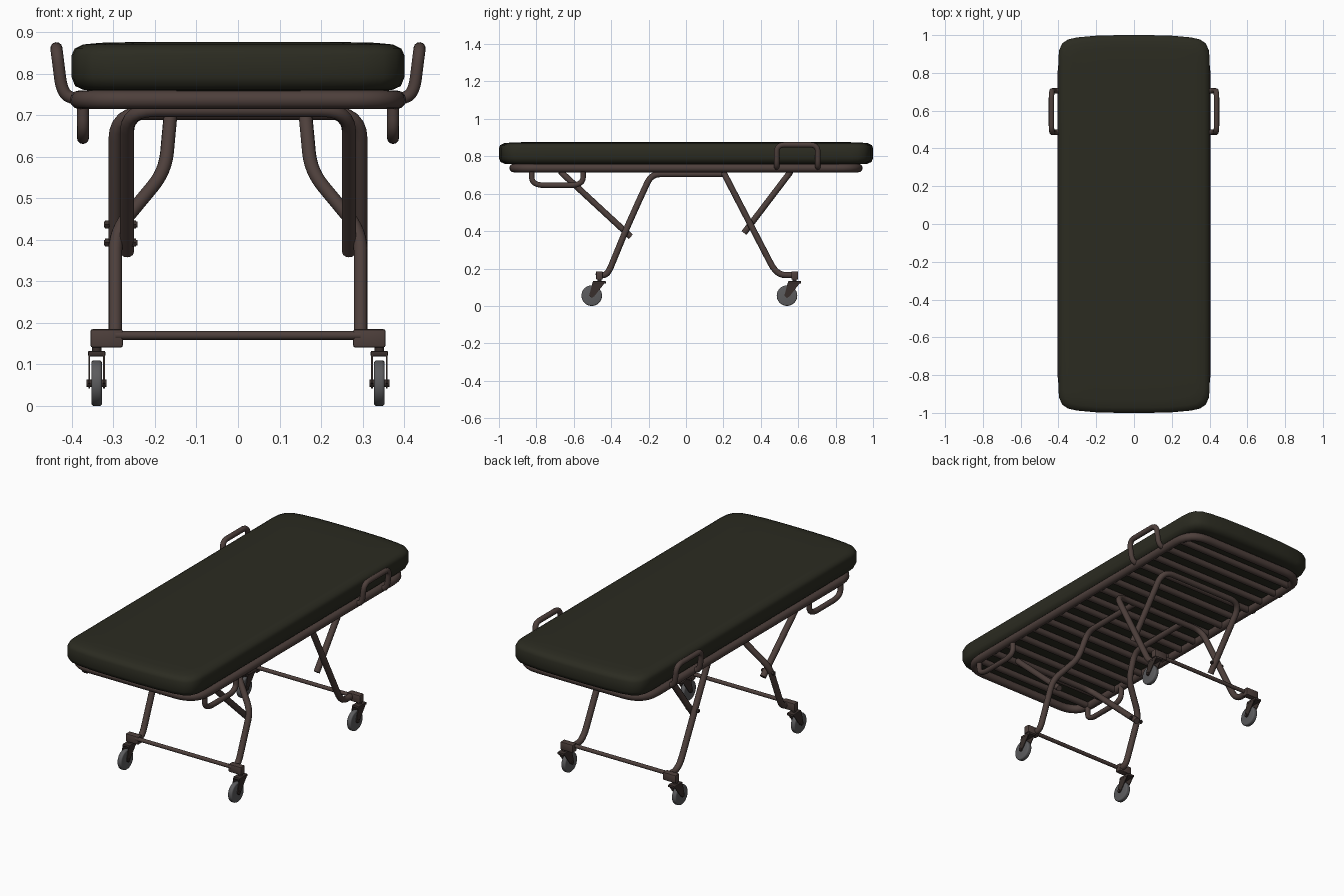
import bpy, bmesh, math
from mathutils import Vector, Matrix

if "Cube" in bpy.data.objects:
    bpy.data.objects.remove(bpy.data.objects["Cube"])


def material(name, rgb):
    m = bpy.data.materials.new(name)
    m.diffuse_color = (*rgb, 1)
    m.use_nodes = True
    m.node_tree.nodes["Principled BSDF"].inputs["Base Color"].default_value = m.diffuse_color
    return m


OLIVE = material("olive vinyl", (0.024, 0.024, 0.015))
BROWN = material("brown metal", (0.075, 0.050, 0.044))
DARK = material("dark bracket metal", (0.040, 0.028, 0.025))
GREY = material("grey rubber", (0.105, 0.105, 0.11))


def finish(bm, name, mat, angle=40):
    bmesh.ops.recalc_face_normals(bm, faces=bm.faces)
    me = bpy.data.meshes.new(name)
    bm.to_mesh(me)
    bm.free()
    ob = bpy.data.objects.new(name, me)
    bpy.context.collection.objects.link(ob)
    me.materials.append(mat)
    bpy.ops.object.select_all(action='DESELECT')
    ob.select_set(True)
    bpy.context.view_layer.objects.active = ob
    bpy.ops.object.shade_smooth_by_angle(angle=math.radians(angle))
    return ob


def fillet(pts, r, cyclic=False, steps=6):
    """Round the corners of a point path."""
    pts = [Vector(p) for p in pts]
    out, n = [], len(pts)
    for i, p in enumerate(pts):
        if not cyclic and i in (0, n - 1):
            out.append(p)
            continue
        a, b = pts[i - 1] - p, pts[(i + 1) % n] - p
        s = p + a.normalized() * min(r, a.length * 0.48)
        e = p + b.normalized() * min(r, b.length * 0.48)
        for k in range(steps + 1):
            t = k / steps
            out.append(s * (1 - t) ** 2 + p * 2 * t * (1 - t) + e * t * t)
    return out


def tube(name, pts, radius, bend=0.05, cyclic=False, mat=BROWN):
    cu = bpy.data.curves.new(name, 'CURVE')
    cu.dimensions = '3D'
    cu.bevel_depth = radius
    cu.bevel_resolution = 4
    cu.use_fill_caps = True
    path = fillet(pts, bend, cyclic)
    sp = cu.splines.new('POLY')
    sp.points.add(len(path) - 1)
    for q, p in zip(sp.points, path):
        q.co = (*p, 1)
    sp.use_cyclic_u = cyclic
    cu.materials.append(mat)
    ob = bpy.data.objects.new(name, cu)
    bpy.context.collection.objects.link(ob)
    bpy.ops.object.select_all(action='DESELECT')
    ob.select_set(True)
    bpy.context.view_layer.objects.active = ob
    bpy.ops.object.convert(target='MESH')
    bpy.ops.object.shade_smooth_by_angle(angle=math.radians(40))


def cylinder(name, centre, radius, depth, axis, mat, bevel=0.0, seg=24):
    bm = bmesh.new()
    bmesh.ops.create_cone(bm, cap_ends=True, segments=seg, radius1=radius, radius2=radius, depth=depth)
    if bevel:
        rim = [e for e in bm.edges if abs(e.verts[0].co.z - e.verts[1].co.z) < 1e-5]
        bmesh.ops.bevel(bm, geom=rim, offset=bevel, segments=3, profile=0.5, affect='EDGES')
    rot = Matrix.Rotation(math.pi / 2, 4, 'Y') if axis == 'X' else Matrix.Identity(4)
    bm.transform(Matrix.Translation(centre) @ rot)
    finish(bm, name, mat)


def box(name, centre, size, mat, bevel=0.005):
    bm = bmesh.new()
    bmesh.ops.create_cube(bm, size=1)
    bmesh.ops.scale(bm, vec=size, verts=bm.verts)
    bmesh.ops.bevel(bm, geom=bm.edges[:], offset=bevel, segments=2, profile=0.5, affect='EDGES')
    bm.transform(Matrix.Translation(centre))
    finish(bm, name, mat)


# Mattress: rounded outline lofted through a soft edge profile
quarter = [(0.40, 0.5), (0.40, 0.88), (0.396, 0.92), (0.381, 0.955), (0.35, 0.977),
           (0.30, 0.988), (0.20, 0.997), (0.08, 1.0)]
half = quarter + [(-x, y) for x, y in reversed(quarter)]
outline = half + [(-x, -y) for x, y in half]
bm = bmesh.new()
rings = []
for inset, z in [(0.12, 0.757), (0.03, 0.760), (0.008, 0.770), (0, 0.79), (0, 0.845),
                 (0.007, 0.860), (0.028, 0.870), (0.07, 0.874), (0.16, 0.876)]:
    rings.append([bm.verts.new((x * (1 - inset / 0.4), y * (1 - inset), z)) for x, y in outline])
for a, b in zip(rings, rings[1:]):
    for i in range(len(a)):
        j = (i + 1) % len(a)
        bm.faces.new((a[i], a[j], b[j], b[i]))
bm.faces.new(rings[0])
bm.faces.new(rings[-1])
finish(bm, "mattress", OLIVE, 60)

# Bed frame loop and cross slats
FX, FY, FZ = 0.382, 0.922, 0.737
tube("bed_frame", [(-FX, -FY, FZ), (FX, -FY, FZ), (FX, FY, FZ), (-FX, FY, FZ)], 0.0225, 0.12, True)
for i in range(16):
    y = -0.825 + i * 0.11
    tube(f"slat_{i}", [(-FX, y, FZ), (FX, y, FZ)], 0.018)

# Rear leg hoop
LX = 0.295
tube("rear_leg", [(-LX, 0.58, 0.165), (-LX, 0.485, 0.165), (-LX, 0.205, 0.705),
                  (LX, 0.205, 0.705), (LX, 0.485, 0.165), (LX, 0.58, 0.165)], 0.0165, 0.07)

# Folding brace hoops
BX = 0.267
for name, (y0, z0), (y1, z1) in [("front_brace", (-0.295, 0.37), (-0.665, 0.712)),
                                 ("rear_brace", (0.31, 0.39), (0.555, 0.712))]:
    tube(name, [(-BX, y0, z0), (-BX, y1, z1), (BX, y1, z1), (BX, y0, z0)], 0.0165, 0.07)

# Pivot bolts, left side
for y, z in [(-0.32, 0.393), (0.343, 0.437)]:
    cylinder("pivot_pin", (-0.282, y, z), 0.007, 0.08, 'X', DARK)
    for x in (-0.315, -0.25):
        cylinder("pivot_nut", (x, y, z), 0.011, 0.01, 'X', DARK, seg=6)

for side, s in (("left", -1), ("right", 1)):
    # Bent front leg running back to the rear hoop
    tube(f"{side}_front_leg", [(s * 0.162, 0.205, 0.705), (s * 0.162, -0.185, 0.705),
                               (s * 0.175, -0.25, 0.565), (s * LX, -0.315, 0.42),
                               (s * LX, -0.42, 0.165), (s * LX, -0.465, 0.165)], 0.0165, 0.05)
    # Push handle above and hanging handle below
    tube(f"{side}_upper_handle", [(s * 0.385, 0.485, 0.737), (s * 0.423, 0.485, 0.75),
                                  (s * 0.437, 0.485, 0.861), (s * 0.437, 0.705, 0.861),
                                  (s * 0.423, 0.705, 0.75), (s * 0.385, 0.705, 0.737)], 0.0145, 0.04)
    tube(f"{side}_lower_handle", [(s * 0.373, -0.825, 0.735), (s * 0.373, -0.825, 0.645),
                                  (s * 0.373, -0.55, 0.645), (s * 0.373, -0.55, 0.735)], 0.0145, 0.07)

# Casters trailing toward the front, with foot blocks and axle bars
CX = 0.34
for end, y in (("front", -0.463), ("rear", 0.581)):
    tube(f"{end}_axle_bar", [(-LX, y - 0.01, 0.17), (LX, y - 0.01, 0.17)], 0.0105)
    for side, s in (("left", -1), ("right", 1)):
        name = f"{side}_{end}"
        wy = y - 0.041
        box(f"{name}_foot", (s * 0.316, y, 0.163), (0.078, 0.036, 0.044), BROWN)
        cylinder(f"{name}_stem", (s * CX, y, 0.14), 0.011, 0.035, 'Z', DARK)
        box(f"{name}_fork_top", (s * CX, y, 0.126), (0.042, 0.07, 0.014), DARK, 0.004)
        for k in (-1, 1):
            # Tapered fork plate
            bm = bmesh.new()
            shape = [(y + 0.035, 0.131), (y - 0.035, 0.131), (wy - 0.014, 0.055),
                     (wy, 0.042), (wy + 0.014, 0.052)]
            f = bm.faces.new([bm.verts.new((s * CX + k * 0.0175 - 0.002, a, b)) for a, b in shape])
            ex = bmesh.ops.extrude_face_region(bm, geom=[f])
            bmesh.ops.translate(bm, vec=(0.004, 0, 0),
                                verts=[v for v in ex["geom"] if isinstance(v, bmesh.types.BMVert)])
            finish(bm, f"{name}_fork_plate", DARK)
        cylinder(f"{name}_wheel", (s * CX, wy, 0.055), 0.055, 0.026, 'X', GREY, 0.007, 32)
        cylinder(f"{name}_axle", (s * CX, wy, 0.055), 0.009, 0.048, 'X', DARK, seg=12)
